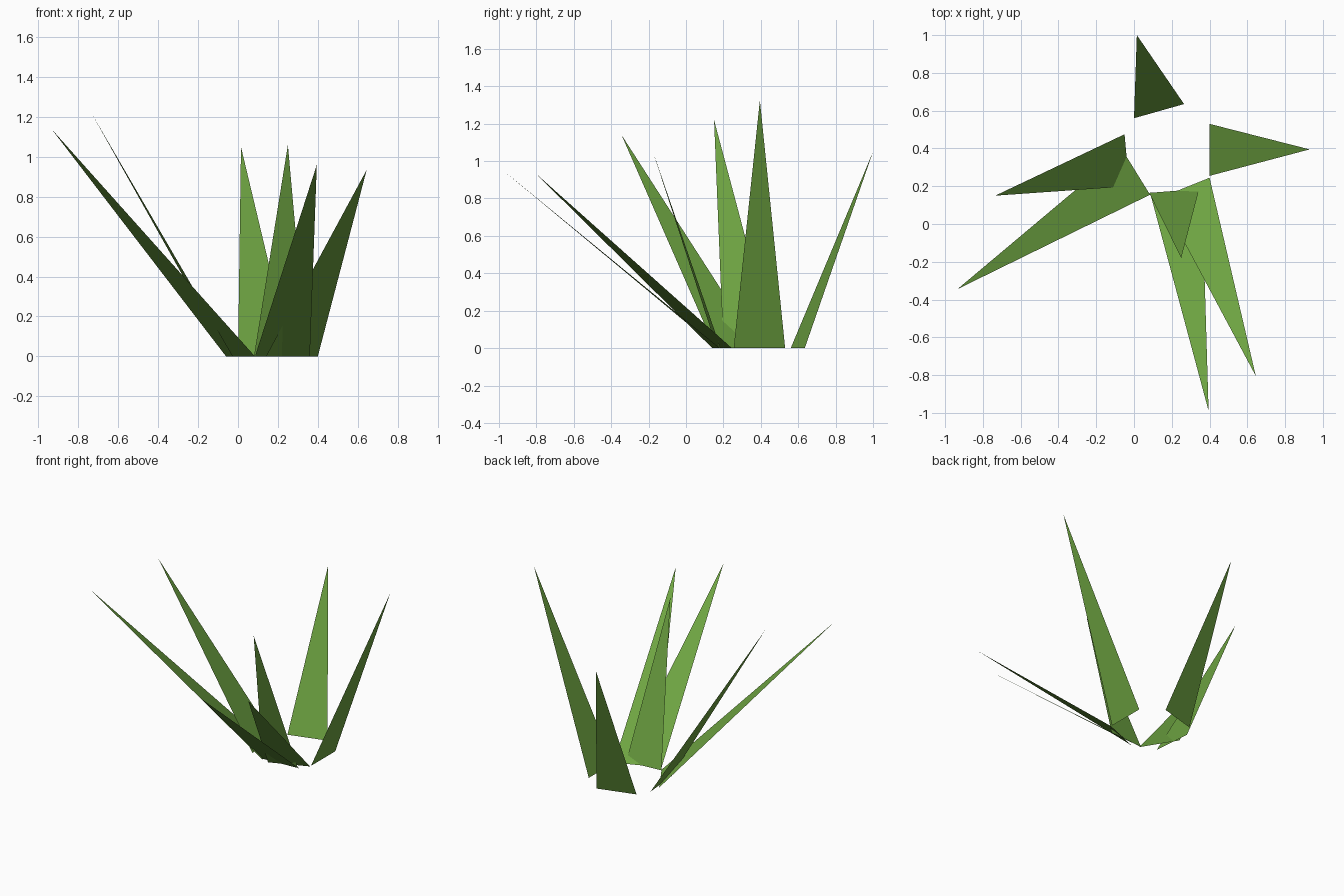
import bpy

if "Cube" in bpy.data.objects:
    bpy.data.objects.remove(bpy.data.objects["Cube"])

# one leaf green
green = bpy.data.materials.new("leaf_green")
green.diffuse_color = (0.156, 0.371, 0.054, 1)
green.use_nodes = True
green.node_tree.nodes["Principled BSDF"].inputs["Base Color"].default_value = green.diffuse_color


def blade(name, base_a, base_b, tip):
    """Flat triangular grass blade: two base corners on the ground and a tip."""
    mesh = bpy.data.meshes.new(name)
    mesh.from_pydata([(*base_a, 0), (*base_b, 0), tip], [], [(0, 1, 2)])
    mesh.materials.append(green)
    obj = bpy.data.objects.new(name, mesh)
    bpy.context.collection.objects.link(obj)


# blades fanning outwards around the tuft
blade("right_blade", (0.40, 0.255), (0.40, 0.53), (0.93, 0.395, 1.325))
blade("back_blade", (0.265, 0.635), (0.0, 0.56), (0.015, 1.0, 1.05))
blade("left_back_blade", (-0.05, 0.475), (-0.025, 0.20), (-0.735, 0.15, 1.22))
blade("left_front_blade", (-0.06, 0.39), (0.085, 0.155), (-0.935, -0.345, 1.14))
blade("centre_blade", (0.08, 0.165), (0.345, 0.185), (0.25, -0.18, 1.06))
blade("front_blade", (0.085, 0.165), (0.36, 0.18), (0.395, -0.99, 0.96))
blade("right_front_blade", (0.14, 0.14), (0.40, 0.245), (0.645, -0.805, 0.935))
